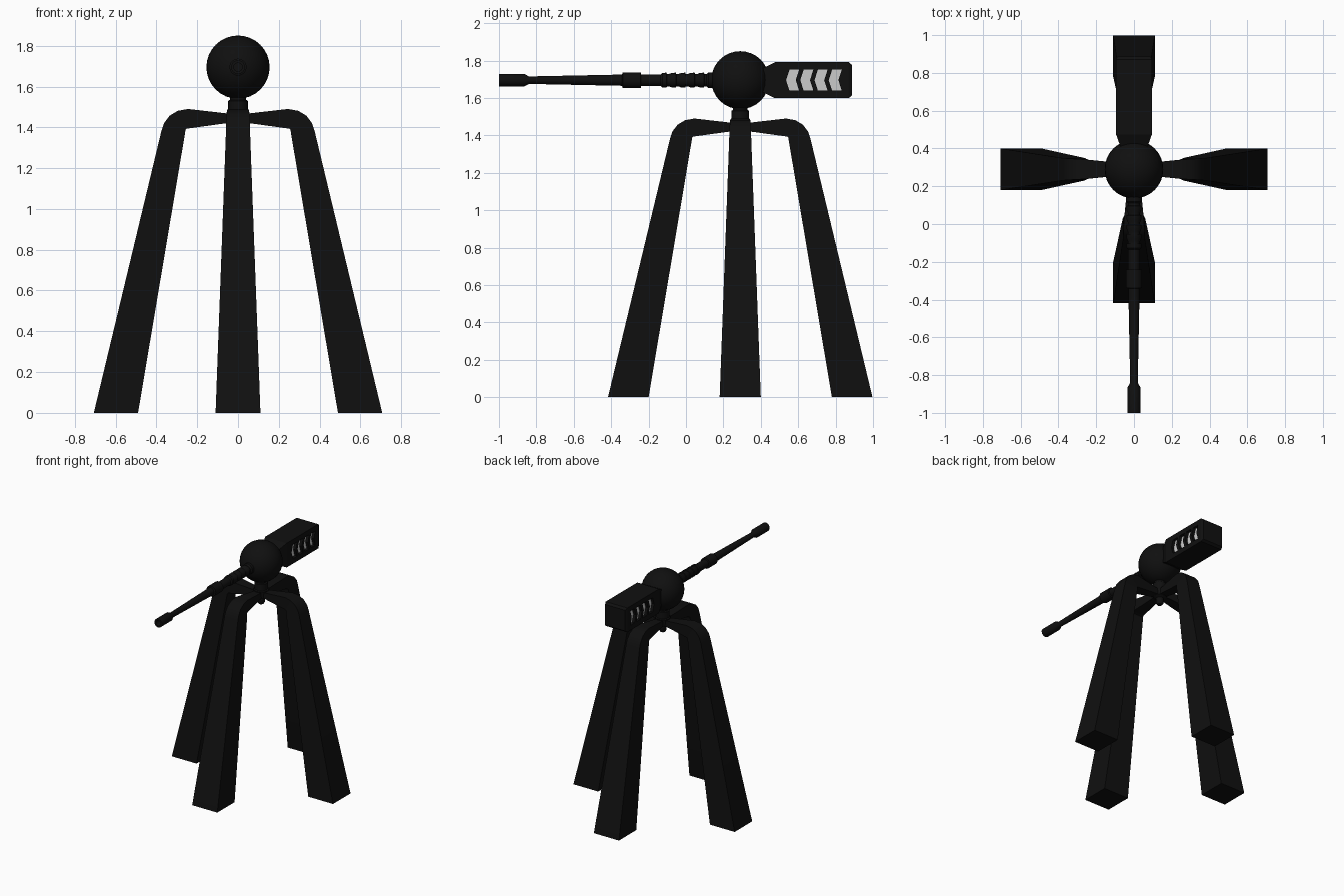
import bpy, bmesh, math
from mathutils import Matrix, Vector

if "Cube" in bpy.data.objects:
    bpy.data.objects.remove(bpy.data.objects["Cube"])

CY, BZ = 0.29, 1.695          # pivot position along y, gun axis height

black = bpy.data.materials.new("matte_black")
black.diffuse_color = (0.005, 0.005, 0.005, 1)
black.use_nodes = True
black.node_tree.nodes["Principled BSDF"].inputs["Base Color"].default_value = black.diffuse_color


def finish(name, bm, mat=black, smooth=None):
    bmesh.ops.recalc_face_normals(bm, faces=bm.faces)
    me = bpy.data.meshes.new(name)
    bm.to_mesh(me)
    bm.free()
    ob = bpy.data.objects.new(name, me)
    bpy.context.collection.objects.link(ob)
    if mat:
        me.materials.append(mat)
    if smooth:
        bpy.ops.object.select_all(action='DESELECT')
        ob.select_set(True)
        bpy.context.view_layer.objects.active = ob
        bpy.ops.object.shade_smooth_by_angle(angle=math.radians(smooth))
    return ob


def loft(bm, rings):
    """Skin closed rings of points and cap both ends."""
    vs = [[bm.verts.new(p) for p in r] for r in rings]
    n = len(vs[0])
    for a, b in zip(vs, vs[1:]):
        for i in range(n):
            j = (i + 1) % n
            bm.faces.new((a[i], a[j], b[j], b[i]))
    bm.faces.new(vs[0])
    bm.faces.new(vs[-1])


def lathe(name, profile, origin, axis, sides=20):
    """Revolve (distance, radius) pairs about an axis."""
    rot = Vector((0, 0, 1)).rotation_difference(Vector(axis)).to_matrix()
    rings = []
    for d, r in profile:
        rings.append([Vector(origin) + rot @ Vector((
            r * math.cos(2 * math.pi * i / sides),
            r * math.sin(2 * math.pi * i / sides), d)) for i in range(sides)])
    bm = bmesh.new()
    loft(bm, rings)
    return finish(name, bm, smooth=35)


# Four bent legs: outer (r, z), inner (r, z), half width
leg = [
    ((.707, 0), (.49, 0), .110),
    ((.376, 1.38), (.259, 1.375), .059),
    ((.363, 1.42), (.258, 1.385), .058),
    ((.335, 1.457), (.256, 1.390), .056),
    ((.295, 1.481), (.250, 1.394), .054),
    ((.245, 1.490), (.240, 1.395), .050),
    ((.0, 1.462), (.0, 1.428), .026),
]
for k, name in enumerate(("right_leg", "back_leg", "left_leg", "front_leg")):
    bm = bmesh.new()
    loft(bm, [[(o[0], -w, o[1]), (o[0], w, o[1]), (i[0], w, i[1]), (i[0], -w, i[1])]
              for o, i, w in leg])
    bm.transform(Matrix.Translation((0, CY, 0)) @ Matrix.Rotation(k * math.pi / 2, 4, 'Z'))
    finish(name, bm, smooth=30)

# Swivel post through the hub
lathe("swivel_post", [(1.36, .018), (1.375, .028), (1.41, .028), (1.42, .05), (1.475, .056),
                      (1.48, .048), (1.53, .048), (1.535, .040), (1.57, .040)],
      (0, CY, 0), (0, 0, 1))

# Ball housing
bm = bmesh.new()
bmesh.ops.create_uvsphere(bm, u_segments=32, v_segments=16, radius=.155)
bm.transform(Matrix.Translation((0, CY, BZ)))
finish("ball_housing", bm, smooth=40)

# Barrel: ribbed base, collar, taper and hollow muzzle
barrel = [(.10, .042), (.17, .042)]
for k in range(5):
    d = .18 + k * .05
    barrel += [(d, .033), (d + .012, .033), (d + .014, .040), (d + .036, .039)]
barrel += [(.425, .031), (.53, .031), (.532, .042), (.628, .042), (.632, .030),
           (1.13, .020), (1.155, .034), (1.29, .034), (1.29, .021), (1.20, .021)]
lathe("barrel", barrel, (0, CY, BZ), (0, -1, 0))

# Rear body: box with tapered front and chamfered back
bm = bmesh.new()
loft(bm, [[(-w, y, BZ - h), (w, y, BZ - h), (w, y, BZ + h), (-w, y, BZ + h)]
          for y, w, h in ((.40, .068, .058), (.475, .095, .096),
                          (.87, .095, .096), (.887, .088, .082))])
body = finish("rear_body", bm)

# Chevron vents on both sides
chevron = [(0, 0), (.018, .056), (.070, .056), (.052, 0), (.070, -.056), (.018, -.056)]


def chevrons(name, x0, x1, mat):
    bm = bmesh.new()
    for side in (-1, 1):
        for k in range(4):
            y0 = .535 + k * .076
            loft(bm, [[(side * x, y0 + y, BZ + z) for y, z in chevron] for x in (x0, x1)])
    return finish(name, bm, mat)


cutter = chevrons("vent_cutter", .070, .12, black)
cutter.hide_render = True
cutter.display_type = 'WIRE'
cut = body.modifiers.new("vents", 'BOOLEAN')
cut.operation, cut.object, cut.solver = 'DIFFERENCE', cutter, 'EXACT'
bpy.ops.object.select_all(action='DESELECT')
body.select_set(True)
bpy.context.view_layer.objects.active = body
bpy.ops.object.modifier_apply(modifier="vents")
bpy.data.objects.remove(cutter)
chevrons("vent_panels", .060, .073, None)
